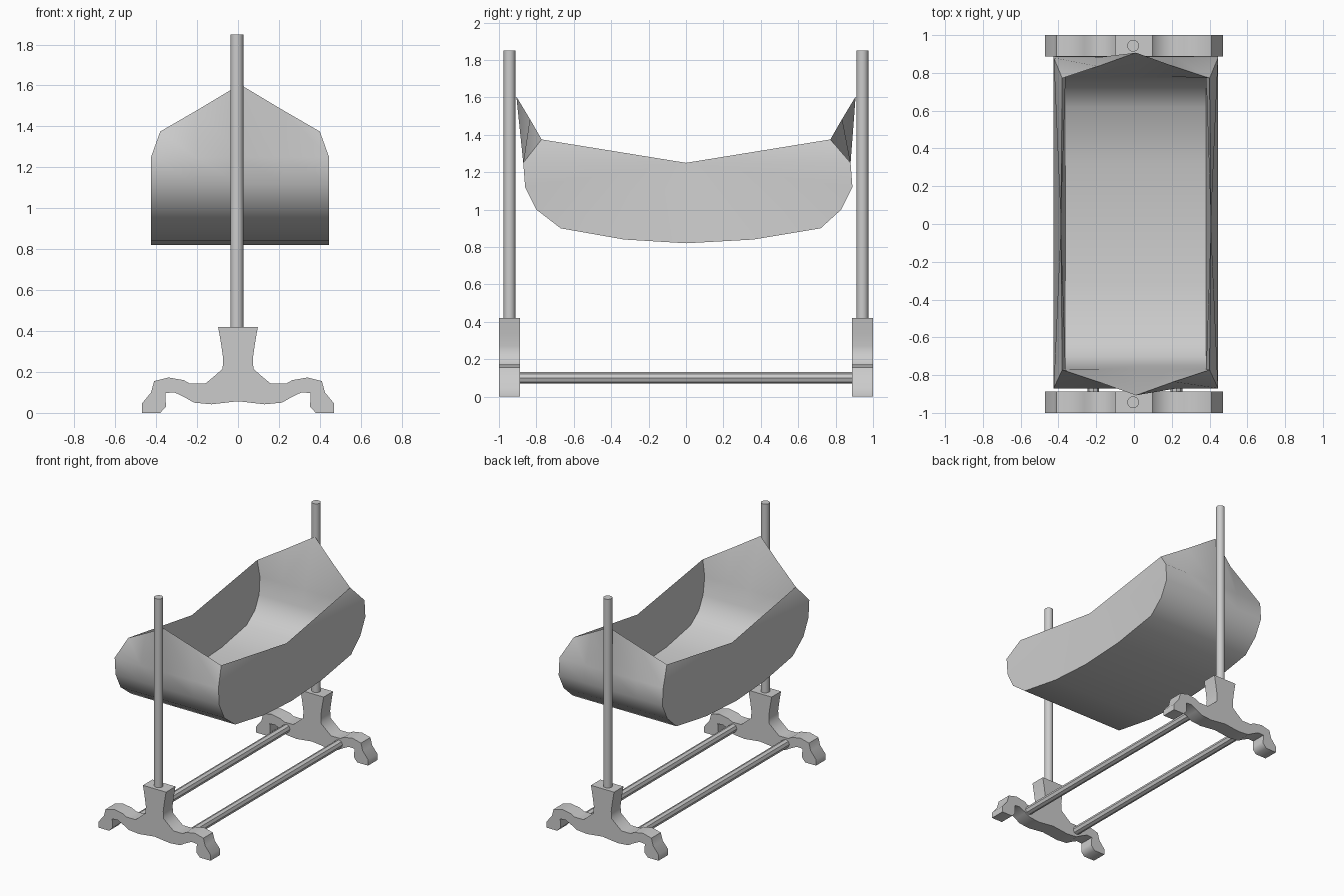
import bpy, bmesh
from math import radians, pi

if "Cube" in bpy.data.objects:
    bpy.data.objects.remove(bpy.data.objects["Cube"])


def make_object(name, verts, faces, angle):
    bm = bmesh.new()
    vs = [bm.verts.new(v) for v in verts]
    for f in faces:
        bm.faces.new([vs[i] for i in f])
    bmesh.ops.recalc_face_normals(bm, faces=bm.faces)
    mesh = bpy.data.meshes.new(name)
    bm.to_mesh(mesh)
    bm.free()
    obj = bpy.data.objects.new(name, mesh)
    bpy.context.collection.objects.link(obj)
    smooth(obj, angle)


def smooth(obj, angle):
    bpy.ops.object.select_all(action='DESELECT')
    obj.select_set(True)
    bpy.context.view_layer.objects.active = obj
    bpy.ops.object.shade_smooth_by_angle(angle=radians(angle))


def rod(name, loc, radius, length, sides, rot=(0, 0, 0), angle=50):
    bpy.ops.mesh.primitive_cylinder_add(vertices=sides, radius=radius, depth=length,
                                        location=loc, rotation=rot)
    obj = bpy.context.object
    obj.name = name
    smooth(obj, angle)


# Trestle feet: mirrored profile, extruded along y
half = [(0.097, 0.42), (0.083, 0.34), (0.073, 0.27), (0.075, 0.215), (0.115, 0.18),
        (0.16, 0.143), (0.235, 0.143), (0.265, 0.16), (0.34, 0.173), (0.41, 0.155),
        (0.425, 0.10), (0.47, 0.045), (0.47, 0), (0.38, 0), (0.353, 0.03),
        (0.353, 0.05), (0.355, 0.097), (0.31, 0.10), (0.255, 0.073), (0.215, 0.05),
        (0.13, 0.042)]
outline = half + [(0, 0.057)] + [(-x, z) for x, z in reversed(half)]
n = len(outline)
for label, y0, y1 in (("front", -1.0, -0.887), ("back", 0.887, 1.0)):
    verts = [(x, y, z) for y in (y0, y1) for x, z in outline]
    faces = [list(range(n)), list(range(n, 2 * n))]
    faces += [(i, (i + 1) % n, (i + 1) % n + n, i + n) for i in range(n)]
    make_object(label + "_foot", verts, faces, 50)
    # Upright post
    rod(label + "_post", (-0.005, (y0 + y1) / 2, 1.13), 0.031, 1.44, 24)

# Floor rails
for label, x in (("left", -0.215), ("right", 0.225)):
    rod(label + "_rail", (x, 0, 0.10), 0.031, 1.78, 8, (pi / 2, 0, 0), 20)

# Cradle: outer shell and smaller inner shell sharing a thin pointed rim
cx = 0.01
outer = [(-0.87, 1.25), (-0.86, 1.12), (-0.80, 1.0), (-0.67, 0.90), (-0.33, 0.84),
         (0, 0.82), (0.36, 0.84), (0.72, 0.90), (0.83, 1.0), (0.89, 1.12), (0.88, 1.25)]
inner = [(-0.77, 1.25), (-0.75, 1.12), (-0.70, 1.02), (-0.60, 0.945), (-0.31, 0.89),
         (0, 0.872), (0.32, 0.89), (0.62, 0.945), (0.72, 1.02), (0.77, 1.12), (0.78, 1.25)]
flap = [(-0.39, 0.772, 1.375), (-0.20, 0.835, 1.485), (0, 0.907, 1.605),
        (0.20, 0.835, 1.485), (0.39, 0.772, 1.375)]


def basket(name, profile, half_width):
    columns = [half_width * k for k in (-1, -0.5, 0, 0.5, 1)]
    rows = [[(x + cx, -y, z) for x, y, z in flap]]
    rows += [[(x + cx, y, z) for x in columns] for y, z in profile]
    rows += [[(x + cx, y, z) for x, y, z in flap]]
    w, count = len(columns), len(rows)
    verts = [v for row in rows for v in row]
    faces = [(r * w + c, r * w + c + 1, (r + 1) * w + c + 1, (r + 1) * w + c)
             for r in range(count - 1) for c in range(w - 1)]
    # Side walls fan from the middle of the rim
    for c, side in ((0, -1), (w - 1, 1)):
        mid = len(verts)
        verts.append((cx + side * 0.397, 0, 1.25))
        faces += [(mid, r * w + c, (r + 1) * w + c) for r in range(count - 1)]
    make_object(name, verts, faces, 42)


basket("cradle_outer_shell", outer, 0.435)
basket("cradle_inner_shell", inner, 0.372)
